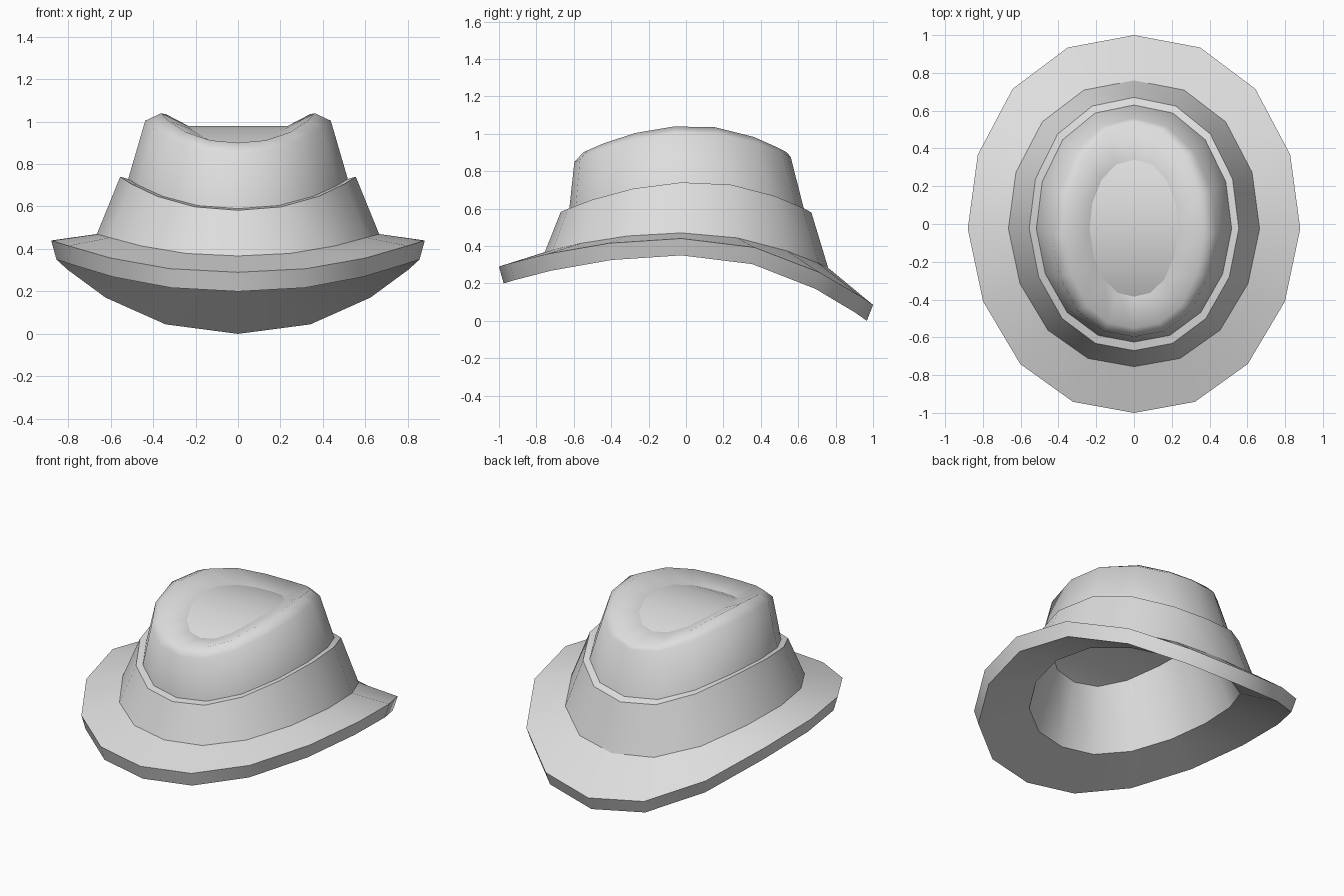
import bpy
import bmesh
from math import sin, cos, pi, radians

SIDES = 16

old = bpy.data.objects.get("Cube")
if old:
    bpy.data.objects.remove(old)

felt = bpy.data.materials.new("light_grey_felt")
felt.use_nodes = True
grey = (0.73, 0.73, 0.73, 1)
felt.diffuse_color = grey
felt.node_tree.nodes["Principled BSDF"].inputs["Base Color"].default_value = grey


def ring(half_width, front, back, z_top, z_front, z_back, shift=-0.025, peak=0):
    """Full oval, wider behind, that arches along y with its top at peak."""
    points = []
    for i in range(SIDES):
        a = 2 * pi * i / SIDES
        t = sin(a)
        reach = back if t > 0 else front
        x = half_width * cos(a) * (1 + 0.045 * t)
        y = reach * t * (1 + 0.12 * t * t * (1 - t * t)) + shift * cos(a) ** 2
        end, z_end = (back, z_back) if y > peak else (-front, z_front)
        z = z_top + (z_end - z_top) * ((y - peak) / (end - peak)) ** 2
        points.append((x, y, z))
    return points


def part(name, rings, cap=None, angle=30):
    """Skin a list of ovals; cap 'up' or 'down' closes the first or last one."""
    bm = bmesh.new()
    loops = [[bm.verts.new(p) for p in r] for r in rings]
    for a, b in zip(loops, loops[1:]):
        for i in range(SIDES):
            j = (i + 1) % SIDES
            bm.faces.new((a[i], b[i], b[j], a[j]))
    if cap:
        edge = loops[0] if cap == "up" else loops[-1]
        half, quarter = SIDES // 2, SIDES // 4
        # Strips across the oval make an arched surface
        for i in range(-quarter, quarter):
            strip = []
            for k in (i, i + 1, half - i - 1, half - i):
                v = edge[k % SIDES]
                if v not in strip:
                    strip.append(v)
            if cap == "down":
                strip.reverse()
            bm.faces.new(strip)
    mesh = bpy.data.meshes.new(name)
    bm.to_mesh(mesh)
    bm.free()
    mesh.materials.append(felt)
    obj = bpy.data.objects.new(name, mesh)
    bpy.context.collection.objects.link(obj)
    bpy.ops.object.select_all(action="DESELECT")
    obj.select_set(True)
    bpy.context.view_layer.objects.active = obj
    bpy.ops.object.shade_smooth_by_angle(angle=radians(angle))


# Shared ovals: half width, front reach, back reach, top / front / back height
dent_edge = ring(0.235, 0.385, 0.34, 0.98, 0.885, 0.91)
crown_base = ring(0.517, 0.625, 0.63, 0.732, 0.59, 0.6, peak=0.06)
band_base = ring(0.665, 0.755, 0.76, 0.47, 0.367, 0.283, peak=-0.02)
under_inner = ring(0.572, 0.655, 0.665, 0.395, 0.3, 0.24)

# Arched floor of the dent in the top
part("crown_dent", [dent_edge], cap="up")

# Crown with rounded ridge
part("crown", [
    dent_edge,
    ring(0.362, 0.55, 0.54, 1.043, 0.9, 0.9, shift=-0.065, peak=0.035),
    ring(0.437, 0.597, 0.56, 1.007, 0.848, 0.875, shift=-0.05, peak=0.035),
    crown_base,
], angle=80)

# Hat band with a narrow ledge
part("band", [
    crown_base,
    ring(0.555, 0.67, 0.67, 0.742, 0.582, 0.58, peak=0.06),
    band_base,
])

# Brim: top, rim and underside
part("brim", [
    band_base,
    ring(0.88, 1.0, 1.0, 0.44, 0.29, 0.085),
    ring(0.855, 0.975, 0.967, 0.35, 0.2, 0),
    under_inner,
])

# Inside wall and ceiling
part("lining", [
    under_inner,
    ring(0.425, 0.545, 0.495, 0.835, 0.69, 0.73, peak=0.035),
], cap="down")
